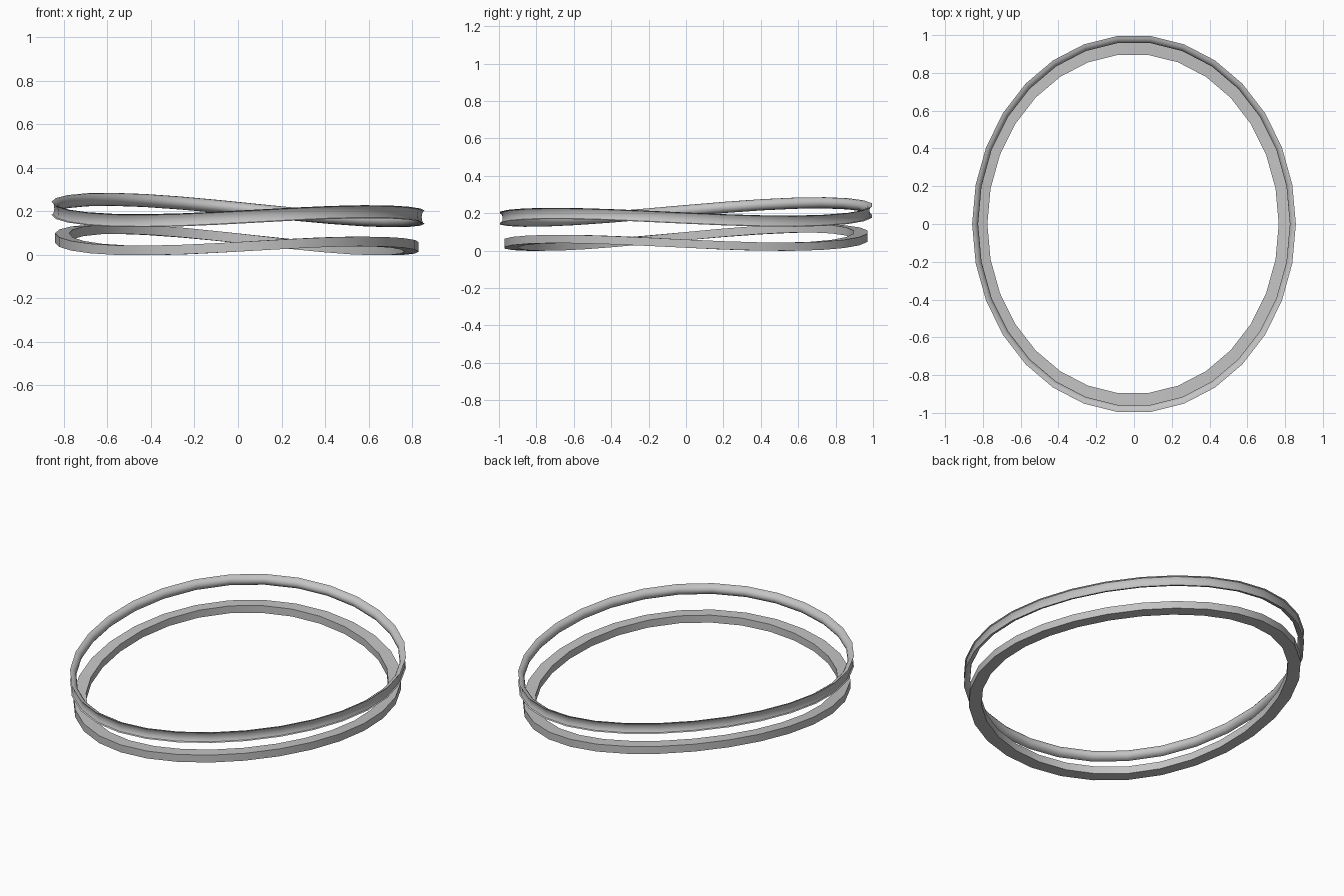
import bpy, bmesh, math

cube = bpy.data.objects.get("Cube")
if cube:
    bpy.data.objects.remove(cube, do_unlink=True)

SEGMENTS = 30
RX, RY = 0.857, 1.0      # half width and half depth of the oval
WARP = 0.067             # strength of the saddle-shaped warp

grey = bpy.data.materials.new("plain_grey")
grey.use_nodes = True
colour = (0.55, 0.55, 0.55, 1.0)
grey.diffuse_color = colour
grey.node_tree.nodes["Principled BSDF"].inputs["Base Color"].default_value = colour


def warp(c, s):
    """Height of the bent oval: high at back left, low at the other diagonal."""
    return WARP * (-0.3 * c + 0.3 * s - c * s)


def oval_ring(name, profile, height, shift_x=0.0):
    """Sweep a closed profile of (radial scale, z) points round the warped oval."""
    bm = bmesh.new()
    loops = []
    for i in range(SEGMENTS):
        a = 2 * math.pi * i / SEGMENTS
        c, s = math.cos(a), math.sin(a)
        loops.append([bm.verts.new((shift_x + RX * r * c, RY * r * s,
                                    height + warp(c, s) + z)) for r, z in profile])
    n = len(profile)
    for i in range(SEGMENTS):
        p, q = loops[i], loops[(i + 1) % SEGMENTS]
        for j in range(n):
            k = (j + 1) % n
            bm.faces.new((p[j], q[j], q[k], p[k]))
    bmesh.ops.recalc_face_normals(bm, faces=bm.faces)
    mesh = bpy.data.meshes.new(name)
    bm.to_mesh(mesh)
    bm.free()
    mesh.materials.append(grey)
    obj = bpy.data.objects.new(name, mesh)
    bpy.context.collection.objects.link(obj)
    bpy.ops.object.select_all(action='DESELECT')
    obj.select_set(True)
    bpy.context.view_layer.objects.active = obj
    bpy.ops.object.shade_smooth_by_angle(angle=math.radians(32))
    return obj


# Lower ring: rectangular section
oval_ring("lower_ring",
          [(0.975, -0.022), (0.975, 0.022), (0.90, 0.022), (0.90, -0.022)],
          0.057, -0.005)

# Upper ring: crescent section, grooved outside and rounded inside
HALF = 0.03
outer = [(1.0 - 0.015 * math.cos(t), HALF * math.sin(t))
         for t in (math.radians(-90 + 30 * i) for i in range(7))]
inner = [(1.0 - 0.037 * math.cos(t), HALF * math.sin(t))
         for t in (math.radians(67.5 - 22.5 * i) for i in range(7))]
oval_ring("upper_ring", outer + inner, 0.1935)
